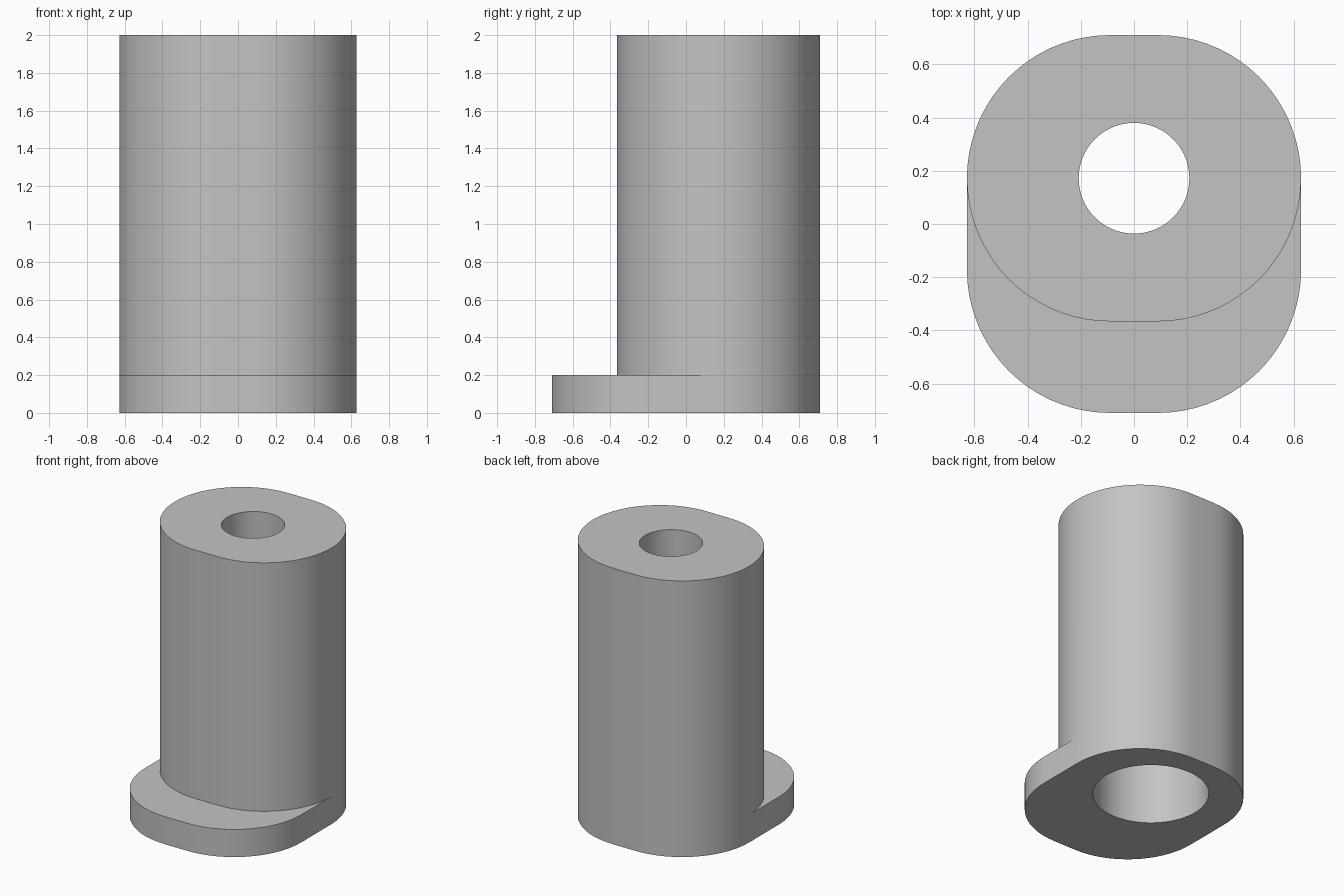
import bpy
import bmesh
from math import sin, cos, pi

cube = bpy.data.objects.get("Cube")
if cube:
    bpy.data.objects.remove(cube, do_unlink=True)

STEPS = 18            # segments per quarter turn
AXIS_Y = 0.172        # centre of the bore and of the tall body
RADIUS = 0.538        # corner radius of both outlines
HALF_FLAT = 0.09      # half length of the straight front and back


def outline(z, radius, half_x=0.0, front_y=AXIS_Y):
    """Ring of four quarter arcs; the front pair is centred on front_y."""
    points = []
    centres = [(half_x, AXIS_Y), (-half_x, AXIS_Y),
               (-half_x, front_y), (half_x, front_y)]
    for quarter, (cx, cy) in enumerate(centres):
        for i in range(STEPS + 1):
            a = (quarter + i / STEPS) * pi / 2
            points.append((cx + radius * cos(a), cy + radius * sin(a), z))
    return points


# Cross-section rings, from the top of the hole round the outside and back
rings = [
    outline(2.0, 0.208),                           # screw hole, top
    outline(2.0, RADIUS, HALF_FLAT),               # body, top
    outline(0.2, RADIUS, HALF_FLAT),               # body, foot
    outline(0.2, RADIUS, HALF_FLAT, -AXIS_Y),      # flange, top
    outline(0.0, RADIUS, HALF_FLAT, -AXIS_Y),      # flange, bottom
    outline(0.0, 0.38),                            # counterbore, mouth
    outline(1.5, 0.38),                            # counterbore, end
    outline(1.5, 0.208),                           # screw hole, lower end
]

bm = bmesh.new()
loops = [[bm.verts.new(p) for p in ring] for ring in rings]
for k, upper in enumerate(loops):
    lower = loops[(k + 1) % len(loops)]
    for i in range(len(upper)):
        j = (i + 1) % len(upper)
        bm.faces.new((upper[i], lower[i], lower[j], upper[j]))
# Weld where the body and flange share a wall
bmesh.ops.remove_doubles(bm, verts=bm.verts, dist=0.0001)
bmesh.ops.recalc_face_normals(bm, faces=bm.faces)
mesh = bpy.data.meshes.new("flanged_spacer")
bm.to_mesh(mesh)
bm.free()

spacer = bpy.data.objects.new("flanged_spacer", mesh)
bpy.context.collection.objects.link(spacer)

# Plain grey
grey = bpy.data.materials.new("plain_grey")
grey.use_nodes = True
colour = (0.55, 0.55, 0.55, 1.0)
grey.diffuse_color = colour
grey.node_tree.nodes["Principled BSDF"].inputs["Base Color"].default_value = colour
mesh.materials.append(grey)

# Smooth walls with crisp rims
bpy.ops.object.select_all(action='DESELECT')
spacer.select_set(True)
bpy.context.view_layer.objects.active = spacer
bpy.ops.object.shade_smooth_by_angle(angle=pi / 6)
